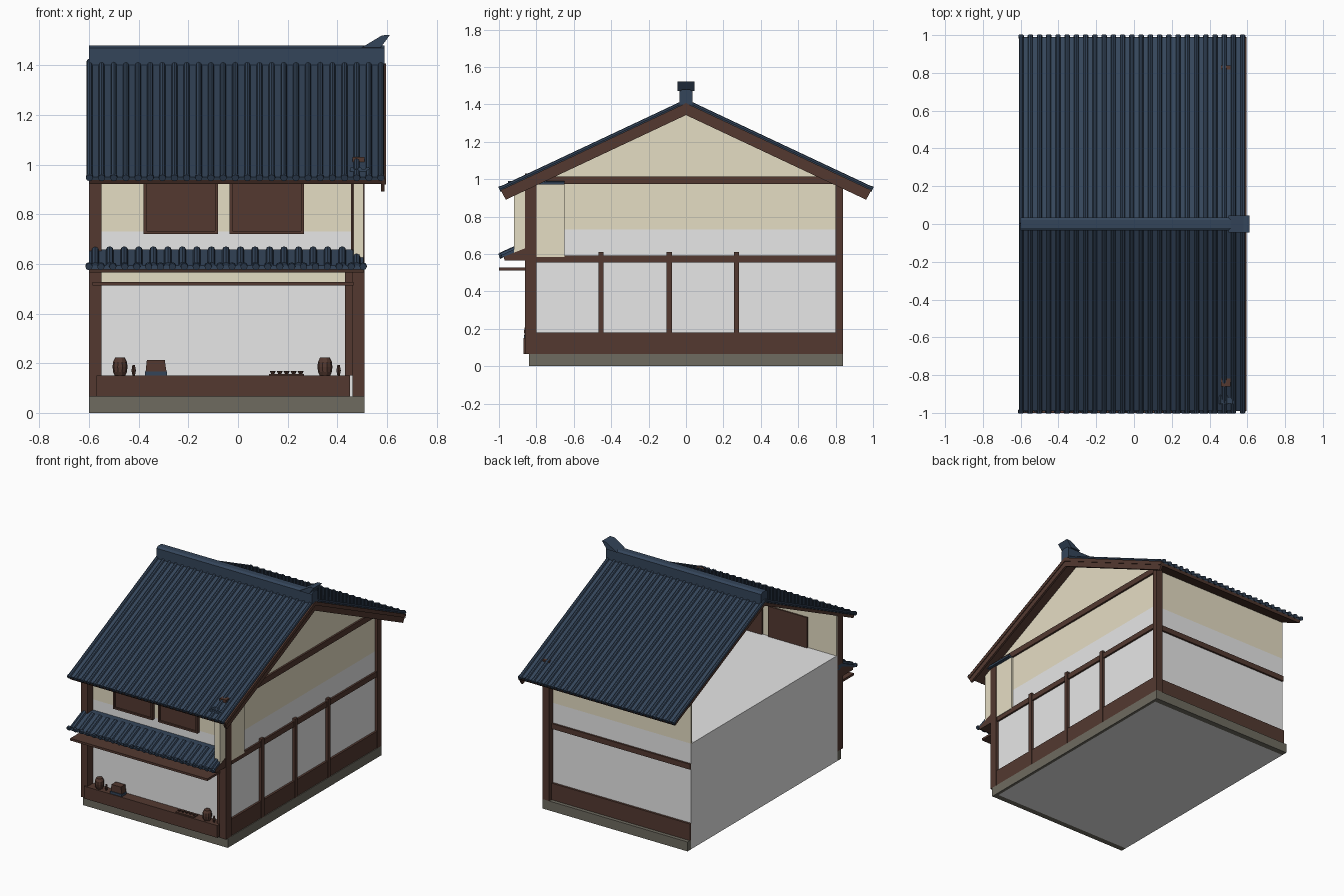
import bpy, bmesh, math
from mathutils import Vector

if "Cube" in bpy.data.objects:
    bpy.data.objects.remove(bpy.data.objects["Cube"])


def material(name, r, g, b):
    m = bpy.data.materials.new(name)
    lin = [(c / 255 / 12.92) if c < 10 else ((c / 255 + 0.055) / 1.055) ** 2.4 for c in (r, g, b)]
    m.diffuse_color = (*lin, 1)
    m.use_nodes = True
    m.node_tree.nodes["Principled BSDF"].inputs["Base Color"].default_value = m.diffuse_color
    return m


TILE = material("blue_tile", 52, 69, 90)
WOOD = material("dark_wood", 83, 57, 48)
CREAM = material("cream_plaster", 229, 221, 196)
WHITE = material("white_wall", 231, 231, 231)
STONE = material("grey_stone", 110, 107, 96)


def finish(name, bm, mat):
    bmesh.ops.recalc_face_normals(bm, faces=bm.faces)
    me = bpy.data.meshes.new(name)
    bm.to_mesh(me)
    bm.free()
    me.materials.append(mat)
    ob = bpy.data.objects.new(name, me)
    bpy.context.collection.objects.link(ob)
    return ob


def prism(name, points, a, b, mat, axis="x"):
    """Extrude a (y,z) profile along x, or an (x,z) profile along y."""
    bm = bmesh.new()
    put = (lambda p, t: (t, p[0], p[1])) if axis == "x" else (lambda p, t: (p[0], t, p[1]))
    lo = [bm.verts.new(put(p, a)) for p in points]
    hi = [bm.verts.new(put(p, b)) for p in points]
    bm.faces.new(lo)
    bm.faces.new(hi[::-1])
    n = len(points)
    for i in range(n):
        bm.faces.new((lo[i], hi[i], hi[(i + 1) % n], lo[(i + 1) % n]))
    return finish(name, bm, mat)


def box(name, x0, x1, y0, y1, z0, z1, mat):
    return prism(name, [(y0, z0), (y1, z0), (y1, z1), (y0, z1)], x0, x1, mat)


def tubes(name, runs, mat, sides=8):
    """Round bars given as (start, end, radius), joined in one object."""
    bm = bmesh.new()
    for p, q, r in runs:
        p, q = Vector(p), Vector(q)
        d = q - p
        m = d.to_track_quat("Z", "Y").to_matrix().to_4x4()
        m.translation = (p + q) / 2
        bmesh.ops.create_cone(bm, cap_ends=True, segments=sides, radius1=r, radius2=r,
                              depth=d.length, matrix=m)
    return finish(name, bm, mat)


def lathe(name, x, y, profile, mat, sides=10):
    """Turned object from (radius, z) rings."""
    bm = bmesh.new()
    rings = [[bm.verts.new((x + r * math.cos(2 * math.pi * i / sides),
                            y + r * math.sin(2 * math.pi * i / sides), z))
              for i in range(sides)] for r, z in profile]
    for a, b in zip(rings, rings[1:]):
        for i in range(sides):
            j = (i + 1) % sides
            bm.faces.new((a[i], a[j], b[j], b[i]))
    bm.faces.new(rings[0][::-1])
    bm.faces.new(rings[-1])
    return finish(name, bm, mat)


# Main body and stone footing (left side is a plain party wall)
box("body", -0.6, 0.49, -0.8, 0.8, 0, 0.73, WHITE)
box("footing_front", -0.6, 0.51, -0.84, -0.8, 0, 0.065, STONE)
box("footing_back", -0.6, 0.51, 0.8, 0.84, 0, 0.065, STONE)
box("footing_right", 0.49, 0.51, -0.8, 0.8, 0, 0.065, STONE)

# Upper plaster walls, open on the left
prism("gable_wall", [(-0.8, 0.73), (0.8, 0.73), (0.8, 1.01), (0, 1.385), (-0.8, 1.01)],
      0.48, 0.49, CREAM)
box("upper_wall_front", -0.6, 0.48, -0.8, -0.79, 0.73, 1.01, CREAM)
box("upper_wall_back", -0.6, 0.48, 0.79, 0.8, 0.73, 1.01, CREAM)
box("lintel_plaster", -0.55, 0.44, -0.808, -0.8, 0.525, 0.57, CREAM)

# Corner posts
box("post_front_left", -0.6, -0.55, -0.86, -0.8, 0.065, 1.0, WOOD)
box("post_front_right", 0.46, 0.51, -0.86, -0.8, 0.065, 1.03, WOOD)
box("post_back_right", 0.46, 0.51, 0.8, 0.84, 0.065, 1.03, WOOD)
box("door_post", 0.43, 0.46, -0.845, -0.8, 0.15, 0.57, WOOD)
box("upper_door_post", 0.455, 0.465, -0.845, -0.8, 0.62, 0.96, WOOD)

# Timber framing
box("front_sill", -0.57, 0.45, -0.87, -0.8, 0.065, 0.15, WOOD)
box("right_sill", 0.49, 0.505, -0.8, 0.8, 0.065, 0.18, WOOD)
box("right_mid_beam", 0.49, 0.503, -0.8, 0.8, 0.555, 0.592, WOOD)
box("right_tie_beam", 0.49, 0.503, -0.8, 0.8, 0.975, 1.015, WOOD)
for i, y in enumerate((-0.455, -0.09, 0.27)):
    box(f"right_stud_{i}", 0.49, 0.51, y - 0.014, y + 0.014, 0.065, 0.61, WOOD)
box("back_sill", -0.6, 0.46, 0.8, 0.815, 0.065, 0.18, WOOD)
box("back_mid_beam", -0.6, 0.46, 0.8, 0.813, 0.555, 0.592, WOOD)

# Shuttered upper windows: panel plus raised frame
for i, x in enumerate((-0.38, -0.035)):
    w = x + 0.3
    box(f"window_panel_{i}", x, w, -0.815, -0.78, 0.72, 0.94, WOOD)
    for n, (a, b, c, d) in enumerate(((x, x + 0.012, 0.72, 0.94), (w - 0.012, w, 0.72, 0.94),
                                      (x, w, 0.72, 0.732), (x, w, 0.928, 0.94))):
        box(f"window_frame_{i}_{n}", a, b, -0.825, -0.815, c, d, WOOD)

# Main roof: tile sheet over a wooden deck
SLOPE, TOP = 0.47, 1.415


def rz(y):
    return TOP - SLOPE * abs(y)


def chevron(name, y_top, y_bot, drop_top, drop_bot, x0, x1, mat):
    pts = [(-y_top, rz(y_top) - drop_top), (0, TOP - drop_top), (y_top, rz(y_top) - drop_top),
           (y_bot, rz(y_bot) - drop_bot), (0, TOP - drop_bot), (-y_bot, rz(y_bot) - drop_bot)]
    prism(name, pts, x0, x1, mat)


chevron("roof_tiles", 0.99, 0.985, 0, 0.014, -0.6, 0.585, TILE)
chevron("roof_deck", 0.985, 0.975, 0.014, 0.035, -0.6, 0.58, WOOD)
chevron("left_rake", 0.82, 0.82, 0.012, 0.034, -0.604, -0.6, WOOD)
chevron("barge_upper", 0.99, 0.98, 0.008, 0.034, 0.58, 0.595, WOOD)
chevron("barge_lower", 0.98, 0.963, 0.034, 0.072, 0.575, 0.59, WOOD)

ribs = []
for i in range(25):
    x = -0.598 + i * 0.0489
    for s in (-1, 1):
        ribs.append(((x, 0, TOP), (x, s * 0.99, rz(0.99)), 0.012))
        ribs.append(((x, s * 0.985, rz(0.985)), (x, s * 0.998, rz(0.998)), 0.0145))
tubes("roof_ribs", ribs, TILE)

# Ridge and end ornament
prism("ridge", [(-0.035, 1.40), (0.035, 1.40), (0.035, 1.47), (0.02, 1.48), (-0.02, 1.48),
                (-0.035, 1.47)], -0.6, 0.59, TILE)
prism("ridge_ornament", [(0.5, 1.472), (0.575, 1.472), (0.612, 1.522), (0.58, 1.52)],
      -0.045, 0.045, TILE, "y")

# Lower front roof
EAVE, HEAD = (-0.99, 0.593), (-0.85, 0.657)
prism("lower_roof_tiles", [EAVE, HEAD, (-0.8, 0.657), (-0.8, 0.62), (-0.85, 0.635), (-0.99, 0.578)],
      -0.6, 0.505, TILE)
prism("lower_roof_deck", [(-0.975, 0.585), (-0.85, 0.635), (-0.8, 0.62), (-0.8, 0.566),
                          (-0.86, 0.566), (-0.97, 0.566)], -0.6, 0.508, WOOD)
lower = []
for i in range(19):
    x = -0.575 + i * 0.0585
    lower.append(((x, *EAVE), (x, *HEAD), 0.015))
for i in range(24):
    x = -0.6 + i * 0.048
    lower.append(((x, -0.985, 0.593), (x, -0.999, 0.588), 0.0145))
tubes("lower_roof_ribs", lower, TILE)
box("awning_shelf", -0.585, 0.465, -1.0, -0.85, 0.512, 0.527, WOOD)

# Projecting wing wall with its own tile cap
box("wing_wall", 0.465, 0.506, -0.92, -0.65, 0.585, 0.975, CREAM)
box("wing_cap", 0.45, 0.53, -0.95, -0.65, 0.972, 0.982, TILE)
tubes("wing_cap_ribs", [((x, -0.952, 0.981), (x, -0.65, 0.981), 0.009)
                        for x in (0.458, 0.49, 0.522)], TILE, 6)

# Shop goods along the sill
for i, x in enumerate((-0.475, 0.35)):
    lathe(f"barrel_{i}", x, -0.837, [(0.02, 0.148), (0.028, 0.165), (0.03, 0.185),
                                     (0.028, 0.205), (0.02, 0.222)], WOOD)
    lathe(f"bottle_{i}", x + 0.055, -0.84, [(0.005, 0.15), (0.009, 0.17), (0.005, 0.193)], WOOD, 8)
box("counter_base", -0.375, -0.285, -0.865, -0.81, 0.148, 0.166, TILE)
prism("counter_box", [(-0.372, 0.166), (-0.288, 0.166), (-0.295, 0.213), (-0.367, 0.213)],
      -0.86, -0.812, WOOD, "y")
box("tray", 0.125, 0.265, -0.862, -0.815, 0.15, 0.156, WOOD)
for i in range(5):
    x = 0.14 + i * 0.028
    lathe(f"bowl_{i}", x, -0.84, [(0.006, 0.156), (0.012, 0.168)], WOOD, 8)
